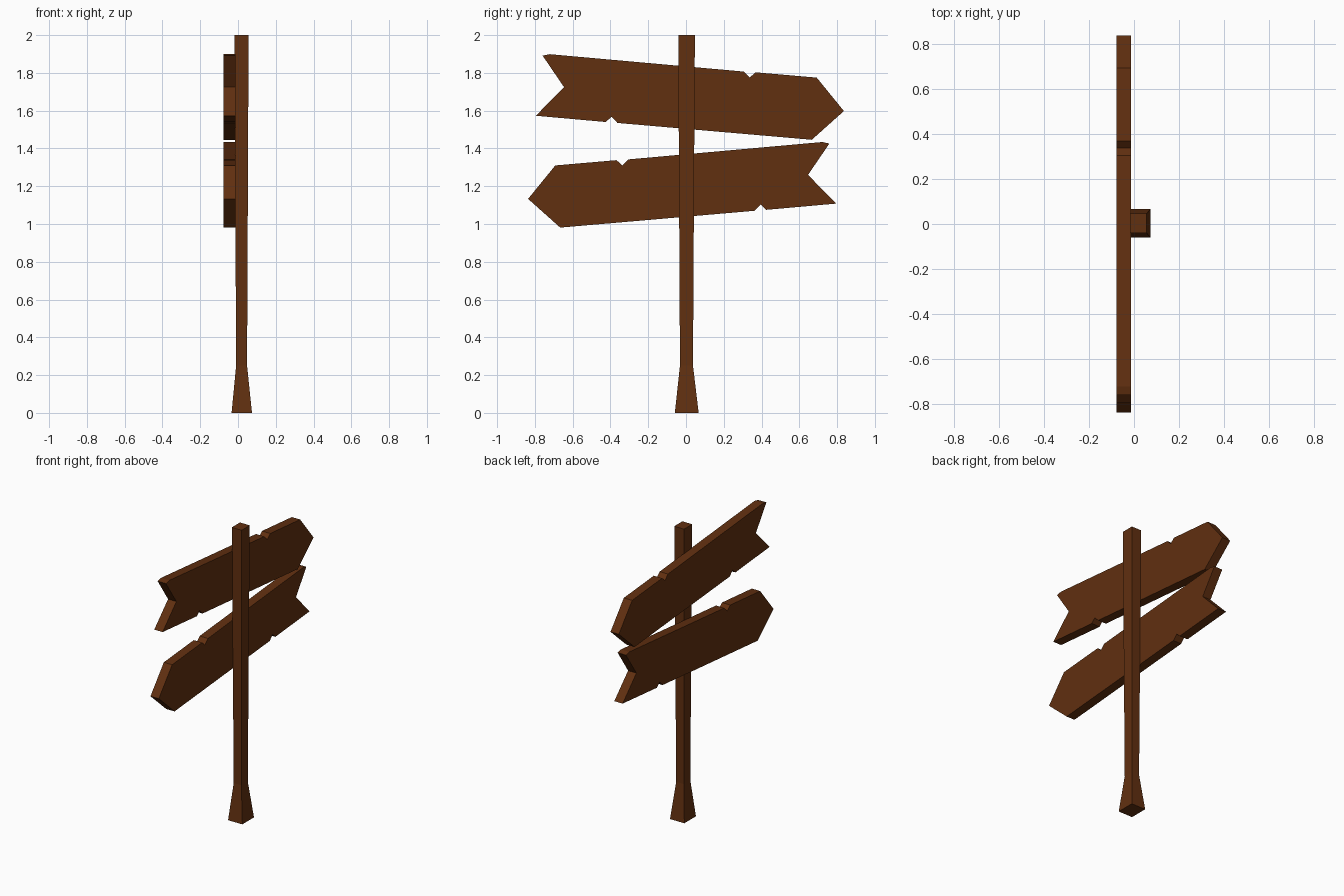
import bpy, bmesh

if "Cube" in bpy.data.objects:
    bpy.data.objects.remove(bpy.data.objects["Cube"])

wood = bpy.data.materials.new("dark brown wood")
wood.diffuse_color = (0.12, 0.029, 0.005, 1)
wood.use_nodes = True
wood.node_tree.nodes["Principled BSDF"].inputs["Base Color"].default_value = wood.diffuse_color


def loft(name, rings):
    """Solid through successive rings of equal point count, capped at both ends."""
    bm = bmesh.new()
    loops = [[bm.verts.new(p) for p in ring] for ring in rings]
    n = len(loops[0])
    for a, b in zip(loops, loops[1:]):
        for i in range(n):
            j = (i + 1) % n
            bm.faces.new((a[i], a[j], b[j], b[i]))
    caps = [bm.faces.new(loops[0]), bm.faces.new(loops[-1])]
    bmesh.ops.recalc_face_normals(bm, faces=bm.faces)
    bmesh.ops.triangulate(bm, faces=[f for f in caps if len(f.verts) > 4])
    mesh = bpy.data.meshes.new(name)
    bm.to_mesh(mesh)
    bm.free()
    mesh.materials.append(wood)
    obj = bpy.data.objects.new(name, mesh)
    bpy.context.collection.objects.link(obj)
    return obj


# Square post: flared foot, narrow neck, slightly wider top (z, x0, x1, y0, y1)
sections = [(0, -0.034, 0.074, -0.059, 0.067),
            (0.25, -0.010, 0.048, -0.032, 0.037),
            (2, -0.018, 0.056, -0.041, 0.047)]
loft("post", [[(x0, y0, z), (x1, y0, z), (x1, y1, z), (x0, y1, z)]
              for z, x0, x1, y0, y1 in sections])

# Arrow board outline in (y, z): swallow tail, two notches, blunt point
outline = [(-0.759, 1.891), (-0.722, 1.899), (0.305, 1.807), (0.337, 1.775),
           (0.368, 1.803), (0.692, 1.775), (0.836, 1.598), (0.666, 1.446),
           (-0.363, 1.535), (-0.395, 1.568), (-0.424, 1.540), (-0.795, 1.573),
           (-0.646, 1.725)]

# The lower board is the upper one mirrored and dropped
for name, side, drop in (("upper_arrow_board", 1, 0), ("lower_arrow_board", -1, 0.465)):
    loft(name, [[(x, side * y, z - drop) for y, z in outline] for x in (-0.077, -0.014)])
